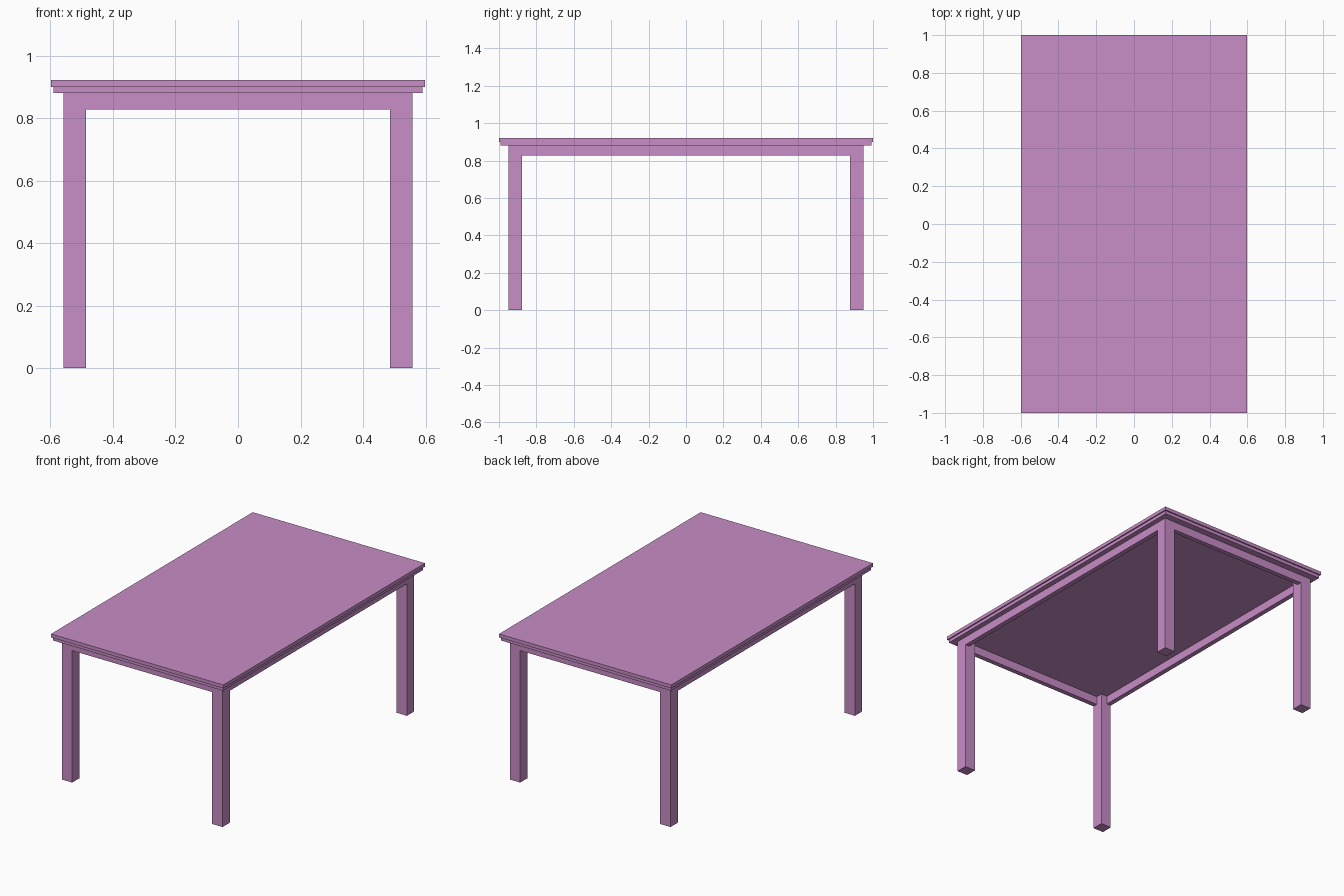
import bpy

if "Cube" in bpy.data.objects:
    bpy.data.objects.remove(bpy.data.objects["Cube"])

mat = bpy.data.materials.new("mauve")
mat.diffuse_color = (0.58, 0.27, 0.57, 1)
mat.use_nodes = True
mat.node_tree.nodes["Principled BSDF"].inputs["Base Color"].default_value = mat.diffuse_color


def box(name, x, y, z):
    """Axis-aligned box from (min, max) ranges."""
    bpy.ops.mesh.primitive_cube_add(size=1, location=[(a + b) / 2 for a, b in (x, y, z)])
    ob = bpy.context.object
    ob.name = name
    ob.scale = [b - a for a, b in (x, y, z)]
    bpy.ops.object.transform_apply(location=False, rotation=False, scale=True)
    ob.data.materials.append(mat)
    return ob


OX, OY = 0.558, 0.95      # outer faces of the legs
LEG, RAIL = 0.072, 0.03   # leg width, apron thickness
Z_RAIL, Z_SLAB, Z_TOP, HEIGHT = 0.828, 0.88, 0.90, 0.922

# Stepped tabletop
box("tabletop", (-0.598, 0.598), (-1, 1), (Z_TOP, HEIGHT))
box("tabletop_lower_layer", (-0.59, 0.59), (-0.992, 0.992), (Z_SLAB, Z_TOP))

# Legs and the apron rails between them, flush on the outside
for sx, side in ((-1, "left"), (1, "right")):
    for sy, end in ((-1, "front"), (1, "back")):
        box(f"{end}_{side}_leg", sorted((sx * (OX - LEG), sx * OX)),
            sorted((sy * (OY - LEG), sy * OY)), (0, Z_SLAB))
    box(f"{side}_apron", sorted((sx * (OX - RAIL), sx * OX)),
        (LEG - OY, OY - LEG), (Z_RAIL, Z_SLAB))
for sy, end in ((-1, "front"), (1, "back")):
    box(f"{end}_apron", (LEG - OX, OX - LEG),
        sorted((sy * (OY - RAIL), sy * OY)), (Z_RAIL, Z_SLAB))
